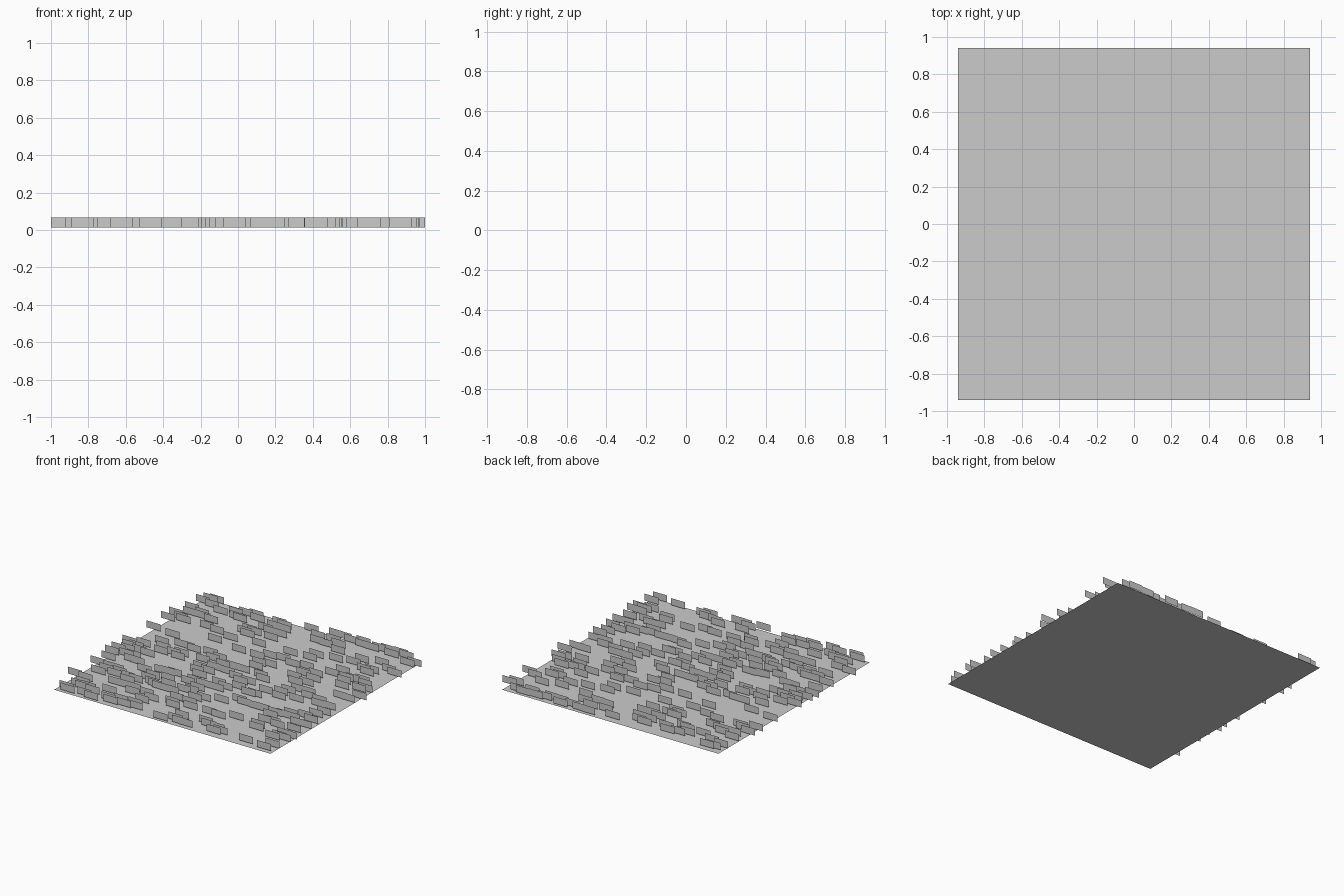
import bpy, bmesh, random

if "Cube" in bpy.data.objects:
    bpy.data.objects.remove(bpy.data.objects["Cube"])

random.seed(7)
HALF = 0.94              # half size of the ground sheet
CARD_W, Z0, Z1 = 0.122, 0.012, 0.066
COUNT = 260


def make_object(name, quads):
    """Build one object out of loose quads."""
    bm = bmesh.new()
    for quad in quads:
        bm.faces.new([bm.verts.new(p) for p in quad])
    mesh = bpy.data.meshes.new(name)
    bm.to_mesh(mesh)
    bm.free()
    obj = bpy.data.objects.new(name, mesh)
    bpy.context.collection.objects.link(obj)
    return obj


# Flat square ground sheet
make_object("ground_sheet", [[(-HALF, -HALF, 0), (HALF, -HALF, 0),
                              (HALF, HALF, 0), (-HALF, HALF, 0)]])

# Cards that are clearly placed along the border
spots = [(-0.939, -0.68), (0.939, 0.85), (-0.87, 0.9), (-0.83, -0.93),
         (0.87, -0.92), (-0.93, 0.28), (-0.92, -0.43), (0.46, 0.89),
         (0.2, 0.93), (0.01, 0.9)]

# Bare patches (x, y, radius)
bare = [(-0.82, 0.36, 0.12), (-0.69, 0.33, 0.09), (-0.6, -0.16, 0.12),
        (-0.44, -0.09, 0.08), (0.6, 0.8, 0.1), (0.02, 0.72, 0.13),
        (0.03, 0.54, 0.08), (0.41, -0.53, 0.08), (-0.7, -0.7, 0.09),
        (0.12, -0.53, 0.07)]

# Random scatter for the rest
while len(spots) < COUNT:
    x, y = random.uniform(-HALF, HALF), random.uniform(-HALF, HALF)
    if any((x - a) ** 2 + (y - b) ** 2 < r * r for a, b, r in bare):
        continue
    if any((x - a) ** 2 + (y - b) ** 2 < 0.045 ** 2 for a, b in spots):
        continue
    spots.append((x, y))

# Upright grass cards, all facing the front
w = CARD_W / 2
make_object("grass_cards", [[(x - w, y, Z0), (x + w, y, Z0),
                             (x + w, y, Z1), (x - w, y, Z1)]
                            for x, y in spots])
